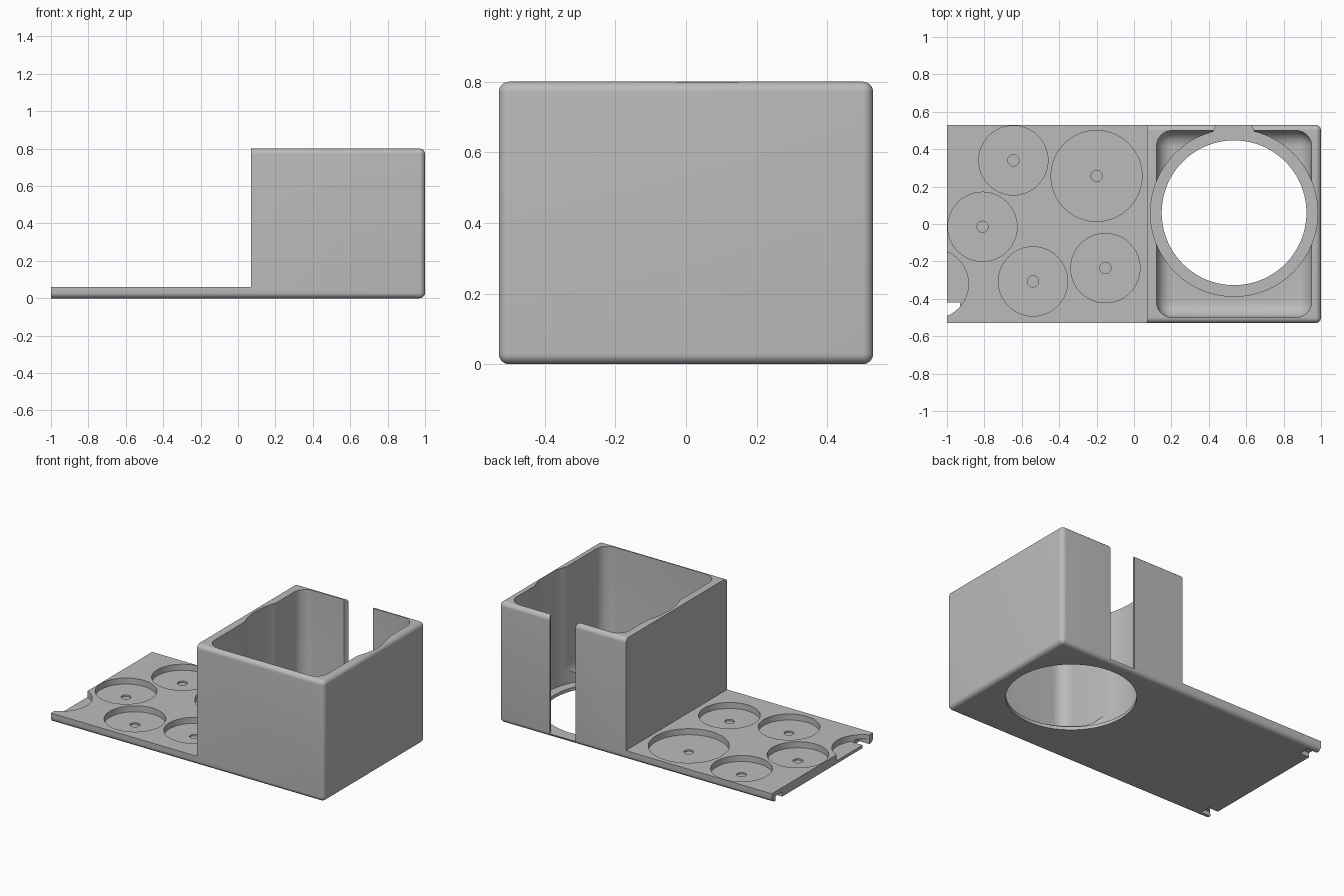
import bpy, bmesh, math
from mathutils import Matrix, Vector

if "Cube" in bpy.data.objects:
    bpy.data.objects.remove(bpy.data.objects["Cube"])

grey = bpy.data.materials.new("plain_grey")
grey.diffuse_color = (0.5, 0.5, 0.5, 1)
grey.use_nodes = True
grey.node_tree.nodes["Principled BSDF"].inputs["Base Color"].default_value = grey.diffuse_color


def finish(name, bm):
    bmesh.ops.recalc_face_normals(bm, faces=bm.faces)
    mesh = bpy.data.meshes.new(name)
    bm.to_mesh(mesh)
    bm.free()
    mesh.materials.append(grey)
    ob = bpy.data.objects.new(name, mesh)
    bpy.context.collection.objects.link(ob)
    return ob


def box(name, lo, hi, radius=0, keep=lambda e: True):
    """Box between two corners; edges chosen by keep() are rounded."""
    bm = bmesh.new()
    lo, hi = Vector(lo), Vector(hi)
    bmesh.ops.create_cube(bm, size=1, matrix=Matrix.Translation((lo + hi) / 2)
                          @ Matrix.Diagonal((*(hi - lo), 1)))
    if radius:
        bmesh.ops.bevel(bm, geom=[e for e in bm.edges if keep(e)], offset=radius,
                        segments=8, profile=0.5, affect='EDGES')
    return finish(name, bm)


def prism(name, points, z0, z1):
    """Vertical extrusion of a flat outline."""
    bm = bmesh.new()
    face = bm.faces.new([bm.verts.new((x, y, z0)) for x, y in points])
    ext = bmesh.ops.extrude_face_region(bm, geom=[face])
    verts = [v for v in ext["geom"] if isinstance(v, bmesh.types.BMVert)]
    bmesh.ops.translate(bm, vec=(0, 0, z1 - z0), verts=verts)
    return finish(name, bm)


def disc(name, x, y, r, z0, z1, n=96):
    ring = [(x + r * math.cos(2 * math.pi * i / n), y + r * math.sin(2 * math.pi * i / n))
            for i in range(n)]
    return prism(name, ring, z0, z1)


def cut(target, cutter):
    cutter.hide_render = True
    mod = target.modifiers.new("cut", 'BOOLEAN')
    mod.operation = 'DIFFERENCE'
    mod.solver = 'EXACT'
    mod.object = cutter
    bpy.context.view_layer.objects.active = target
    bpy.ops.object.modifier_apply(modifier=mod.name)
    bpy.data.objects.remove(cutter)


# Body block, rounded everywhere but its left end
body = box("holder_body", (-1, -0.53, 0), (1, 0.53, 0.8), 0.03,
           lambda e: any(v.co.x > 0 for v in e.verts)
           and not all(v.co.x < 0 for v in e.verts))

# Low tray beside the tall bin
cut(body, box("tray_clearance", (-1.2, -0.7, 0.06), (0.07, 0.7, 1)))

# Bin cavity with rounded corners, round seat and through hole
cut(body, box("bin_cavity", (0.12, -0.5, 0.06), (0.95, 0.5, 1.0), 0.085))
CX, CY, SEAT = 0.535, 0.06, 0.022
cut(body, disc("round_seat", CX, CY, 0.447, SEAT, 1.0, 128))
cut(body, disc("round_hole", CX, CY, 0.387, -0.1, 0.5, 128))

# Slot in the back wall, flaring inwards
cut(body, prism("back_slot", [(0.41, 0.42), (0.417, 0.48), (0.445, 0.54), (0.445, 0.6),
                              (0.622, 0.6), (0.622, 0.54), (0.65, 0.48), (0.657, 0.42)],
                SEAT, 1.0))

# Round pits in the tray, each with a shallow dimple
pits = [(-0.20, 0.257, 0.243), (-0.645, 0.34, 0.185), (-0.81, -0.015, 0.185),
        (-0.54, -0.307, 0.185), (-0.153, -0.236, 0.185), (-1.07, -0.32, 0.185)]
for x, y, r in pits:
    cut(body, disc("pit", x, y, r, 0.02, 0.2))
    if x > -1:
        cut(body, disc("dimple", x, y, 0.03, 0.01, 0.1, 32))

# Joining notches under the left end
for s in (-1, 1):
    y0, y1 = sorted((s * 0.42, s * 0.49))
    cut(body, box("end_notch", (-1.1, y0, -0.1), (-0.93, y1, 0.03)))

bpy.ops.object.select_all(action='DESELECT')
body.select_set(True)
bpy.context.view_layer.objects.active = body
bpy.ops.object.shade_smooth_by_angle(angle=math.radians(30))
